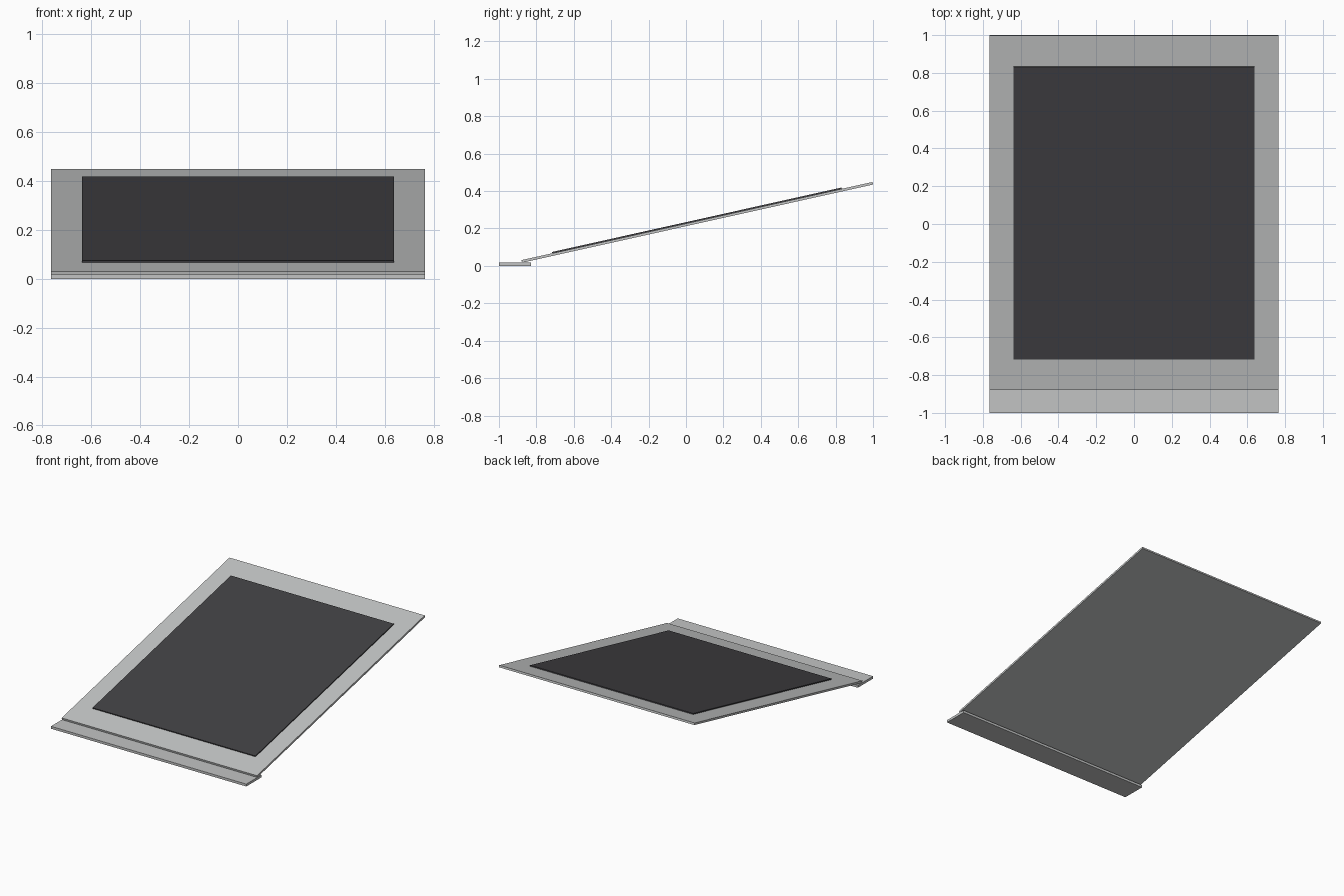
import bpy, bmesh
from math import atan2, cos, sin
from mathutils import Matrix

if "Cube" in bpy.data.objects:
    bpy.data.objects.remove(bpy.data.objects["Cube"])


def material(name, rgb):
    m = bpy.data.materials.new(name)
    m.diffuse_color = (*rgb, 1)
    m.use_nodes = True
    m.node_tree.nodes["Principled BSDF"].inputs["Base Color"].default_value = m.diffuse_color
    return m


light_grey = material("light grey", (0.54, 0.55, 0.55))
charcoal = material("charcoal", (0.053, 0.052, 0.057))


def slab(name, half_x, y0, y1, z0, z1, mat, frame=Matrix()):
    """Box spanning the given local ranges, placed by a frame matrix."""
    bm = bmesh.new()
    bmesh.ops.create_cube(bm, size=1)
    for v in bm.verts:
        v.co = (v.co.x * 2 * half_x,
                y0 + (v.co.y + 0.5) * (y1 - y0),
                z0 + (v.co.z + 0.5) * (z1 - z0))
    bm.transform(frame)
    mesh = bpy.data.meshes.new(name)
    bm.to_mesh(mesh)
    bm.free()
    mesh.materials.append(mat)
    obj = bpy.data.objects.new(name, mesh)
    bpy.context.collection.objects.link(obj)
    return obj


# Flat foot strip along the front
FOOT_H = 0.017
slab("foot_strip", 0.765, -1, -0.83, 0, FOOT_H, light_grey)

# Leaning board: its lower front edge rests on the foot strip
THICK = 0.014
tilt = atan2(0.418, 1.877)
length = 1.877 / cos(tilt)
lean = Matrix.Translation((0, -0.877, FOOT_H)) @ Matrix.Rotation(tilt, 4, 'X')
slab("board", 0.765, 0, length, 0, THICK, light_grey, lean)

# Thin dark panel on the face of the board
start = (-0.715 + 0.88) / cos(tilt)
end = (0.833 + 0.88) / cos(tilt)
slab("dark_panel", 0.638, start, end, THICK, THICK + 0.007, charcoal, lean)
